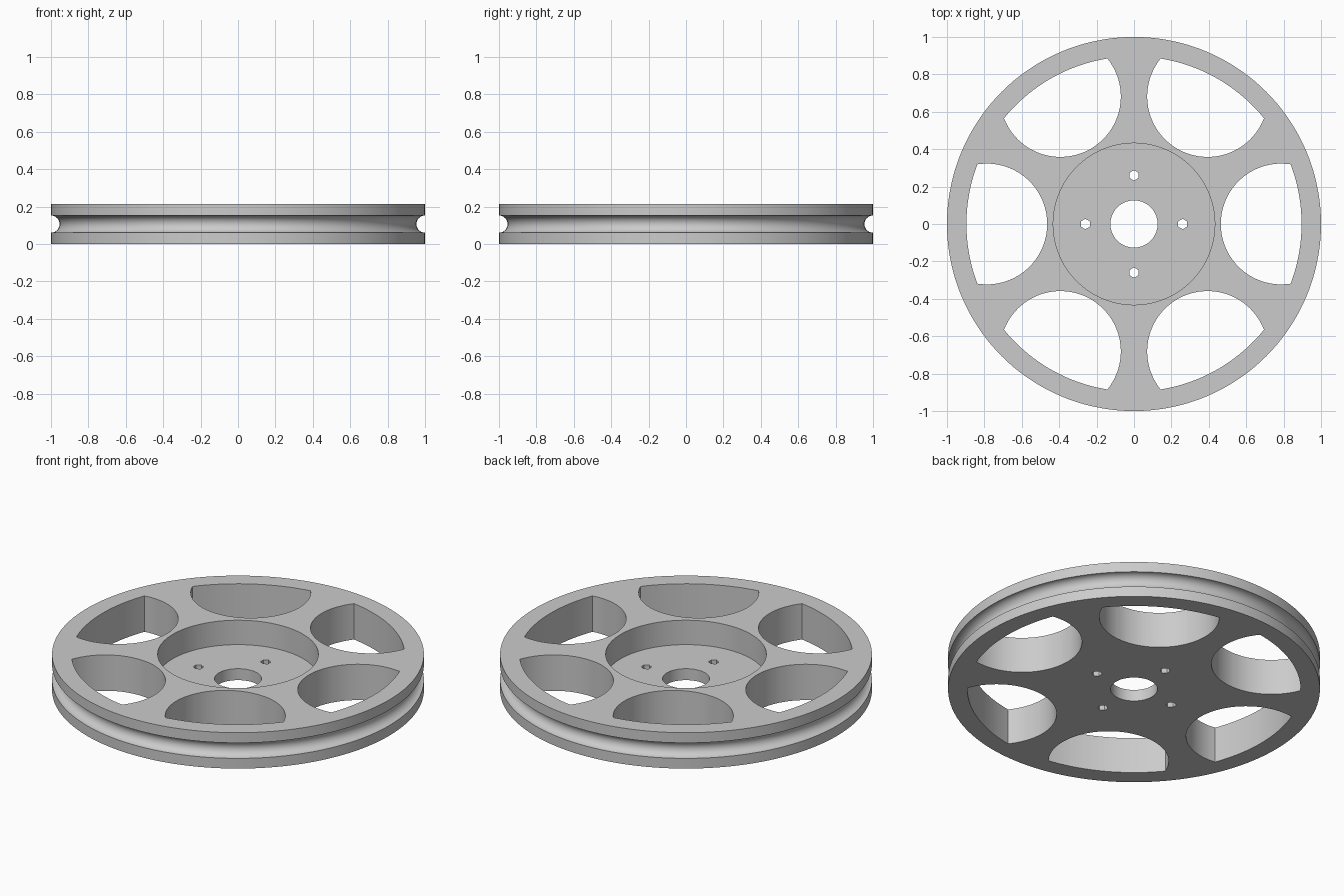
import bpy, bmesh
from math import pi, sin, cos, acos, atan2, radians
from mathutils import Matrix

cube = bpy.data.objects.get("Cube")
if cube:
    bpy.data.objects.remove(cube, do_unlink=True)

HEIGHT = 0.213
SEGMENTS = 144

grey = bpy.data.materials.new("light grey metal")
grey.use_nodes = True
grey.diffuse_color = (0.6, 0.6, 0.6, 1)
grey.node_tree.nodes["Principled BSDF"].inputs["Base Color"].default_value = (0.6, 0.6, 0.6, 1)


def make_object(name, bm):
    bmesh.ops.recalc_face_normals(bm, faces=bm.faces)
    mesh = bpy.data.meshes.new(name)
    bm.to_mesh(mesh)
    bm.free()
    obj = bpy.data.objects.new(name, mesh)
    bpy.context.collection.objects.link(obj)
    return obj


def arc(cx, cy, radius, start, end, steps):
    angles = [start + (end - start) * i / steps for i in range(steps + 1)]
    return [(cx + radius * cos(a), cy + radius * sin(a)) for a in angles]


def add_prism(bm, outline, angle):
    """Upright prism through the whole disc, turned about the axle."""
    turn = Matrix.Rotation(angle, 4, 'Z')
    verts = [bm.verts.new((x, y, -0.1)) for x, y in outline]
    bmesh.ops.transform(bm, matrix=turn, verts=verts)
    base = bm.faces.new(verts)
    top = bmesh.ops.extrude_face_region(bm, geom=[base])["geom"]
    moved = [v for v in top if isinstance(v, bmesh.types.BMVert)]
    bmesh.ops.translate(bm, vec=(0, 0, HEIGHT + 0.2), verts=moved)


# Wheel body: bore, flat underside, grooved rim and recessed hub
BORE, RECESS, FLOOR = 0.126, 0.432, 0.068
groove = arc(1, HEIGHT / 2, 0.046, 1.5 * pi, 0.5 * pi, 20)
profile = [(BORE, 0), (1, 0)] + groove + [
    (1, HEIGHT), (RECESS, HEIGHT), (RECESS, FLOOR), (BORE, FLOOR)]
bm = bmesh.new()
rings = []
for i in range(SEGMENTS):
    a = 2 * pi * i / SEGMENTS
    rings.append([bm.verts.new((r * cos(a), r * sin(a), z)) for r, z in profile])
for i, ring in enumerate(rings):
    after = rings[(i + 1) % SEGMENTS]
    for j in range(len(profile)):
        k = (j + 1) % len(profile)
        bm.faces.new((ring[j], after[j], after[k], ring[k]))
wheel = make_object("pulley_wheel", bm)
wheel.data.materials.append(grey)

# Cutter outline: a round hole cropped by the inside of the rim
RIM, CENTRE, RADIUS = 0.896, 0.787, 0.323
alpha = acos((RIM**2 + CENTRE**2 - RADIUS**2) / (2 * RIM * CENTRE))
beta = atan2(RIM * sin(alpha), RIM * cos(alpha) - CENTRE)
window = arc(CENTRE, 0, RADIUS, beta, 2 * pi - beta, 48)
window += arc(0, 0, RIM, -alpha, alpha, 20)[1:-1]

bm = bmesh.new()
for i in range(6):
    add_prism(bm, window, radians(60 * i))

# Four small hexagonal bolt holes round the bore
for i in range(4):
    spin = radians(30 - 90 * i)
    add_prism(bm, arc(0.26, 0, 0.028, spin, spin + 2 * pi, 6)[:-1], radians(90 * i))
cutter = make_object("hole_cutter", bm)
cutter.hide_render = True

# Cut the openings and shade
cut = wheel.modifiers.new("openings", 'BOOLEAN')
cut.operation = 'DIFFERENCE'
cut.solver = 'EXACT'
cut.object = cutter
bpy.ops.object.select_all(action='DESELECT')
wheel.select_set(True)
bpy.context.view_layer.objects.active = wheel
bpy.ops.object.modifier_apply(modifier=cut.name)
bpy.data.objects.remove(cutter, do_unlink=True)
bpy.ops.object.shade_smooth_by_angle(angle=radians(30))
